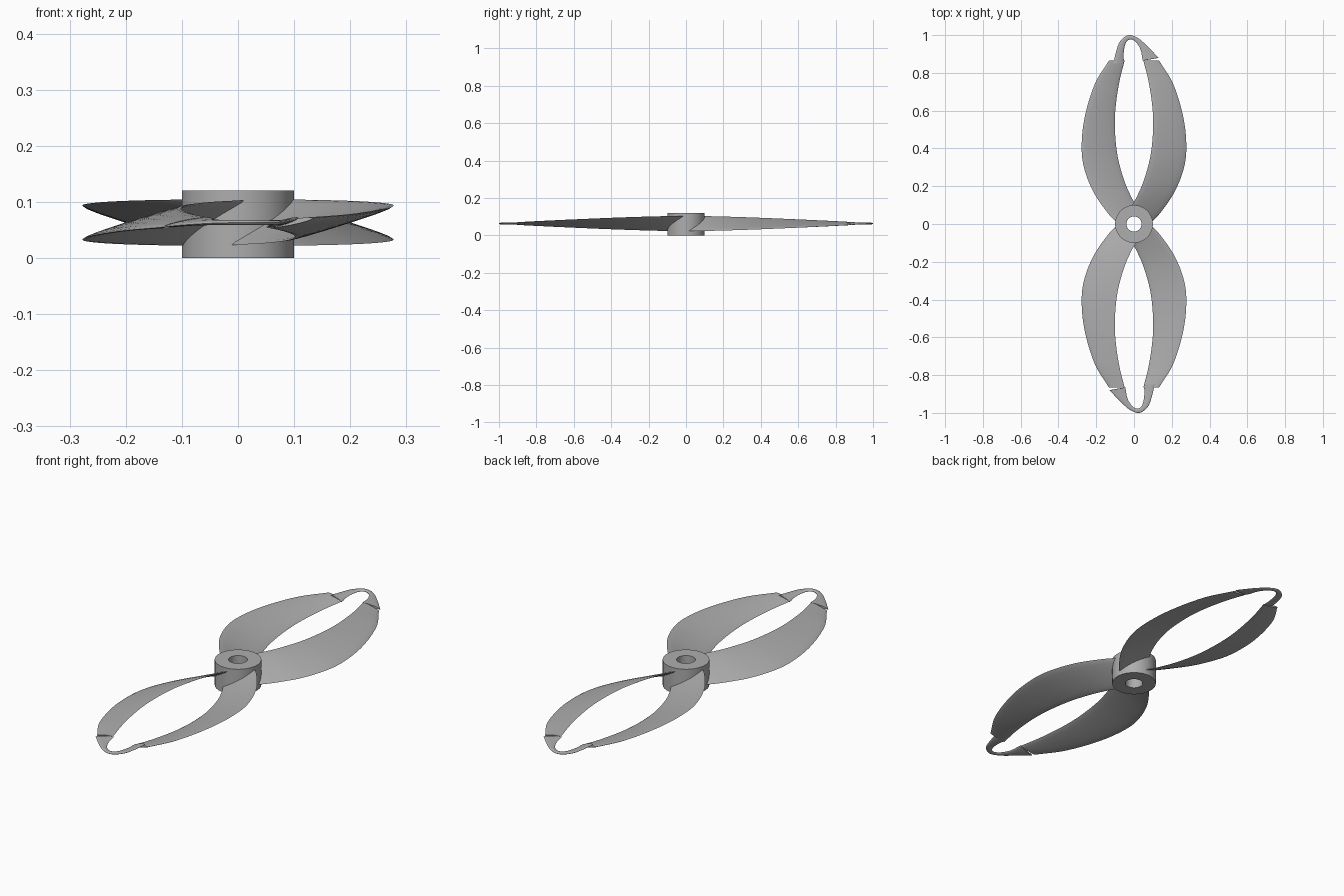
import bpy, bmesh, math
from mathutils import Vector, Matrix

cube = bpy.data.objects.get("Cube")
if cube:
    bpy.data.objects.remove(cube)

MID = 0.063
grey = bpy.data.materials.new("plain grey")
grey.use_nodes = True
grey.diffuse_color = (0.42, 0.42, 0.42, 1)
grey.node_tree.nodes["Principled BSDF"].inputs["Base Color"].default_value = grey.diffuse_color


def finish(bm, name, angle):
    bmesh.ops.recalc_face_normals(bm, faces=bm.faces)
    mesh = bpy.data.meshes.new(name)
    bm.to_mesh(mesh)
    bm.free()
    mesh.materials.append(grey)
    ob = bpy.data.objects.new(name, mesh)
    bpy.context.collection.objects.link(ob)
    bpy.ops.object.select_all(action='DESELECT')
    ob.select_set(True)
    bpy.context.view_layer.objects.active = ob
    bpy.ops.object.shade_smooth_by_angle(angle=math.radians(angle))


def spline(points, steps):
    """Smooth curve through the points."""
    p = [Vector(q) for q in points]
    p = [2 * p[0] - p[1]] + p + [2 * p[-1] - p[-2]]
    out = []
    for i in range(1, len(p) - 2):
        a, b, c, d = p[i - 1:i + 3]
        for k in range(steps):
            t = k / steps
            out.append(0.5 * (2 * b + (c - a) * t + (2 * a - 5 * b + 4 * c - d) * t ** 2
                              + (3 * b - a - 3 * c + d) * t ** 3))
    return out + [p[-2]]


def rise(y):
    """Half height of the pitched section, falling towards the tip."""
    return 0.041 * (1 - min(abs(y), 1) ** 1.5)


def loft(name, outer, inner, start, end, thick, turn):
    """Thin lens section swept between two edges; start and end set the pitch."""
    bm = bmesh.new()
    outer, inner = spline(outer, 8), spline(inner, 8)
    n, half, rings = len(outer), 8, []
    for i, (o, q) in enumerate(zip(outer, inner)):
        pitch = start + (end - start) * i / (n - 1)
        a = Vector((o.x, o.y, MID + pitch * rise(o.y)))
        b = Vector((q.x, q.y, MID - pitch * rise(q.y)))
        chord = (b - a).normalized()
        along = (outer[min(i + 1, n - 1)] - outer[max(i - 1, 0)]).to_3d()
        up = chord.cross(along).normalized()
        if up.z < 0:
            up = -up
        ring = []
        for k in range(2 * half):
            ang = math.pi * k / half
            s = (1 - math.cos(ang)) / 2
            ring.append(bm.verts.new(a.lerp(b, s) + up * thick * math.sin(ang) / 2))
        rings.append(ring)
    for r0, r1 in zip(rings, rings[1:]):
        for k in range(2 * half):
            j = (k + 1) % (2 * half)
            bm.faces.new((r0[k], r0[j], r1[j], r1[k]))
    bm.faces.new(rings[0])
    bm.faces.new(rings[-1])
    bmesh.ops.rotate(bm, verts=bm.verts, matrix=Matrix.Rotation(turn, 3, 'Z'))
    finish(bm, name, 50)


# Hub: a bored cylinder
bm = bmesh.new()
N = 64
rows = []
for radius, z in ((0.1, 0), (0.1, 0.12), (0.04, 0.12), (0.04, 0)):
    rows.append([bm.verts.new((radius * math.cos(2 * math.pi * i / N),
                               radius * math.sin(2 * math.pi * i / N), z)) for i in range(N)])
for r in range(4):
    a, b = rows[r], rows[(r + 1) % 4]
    for i in range(N):
        bm.faces.new((a[i], a[(i + 1) % N], b[(i + 1) % N], b[i]))
finish(bm, "hub", 30)

# Planform edges of one blade, from hub to tip
blade_outer = [(0.085, 0.0), (0.14, 0.06), (0.215, 0.17), (0.265, 0.3),
               (0.277, 0.42), (0.26, 0.57), (0.208, 0.74), (0.133, 0.865)]
blade_inner = [(-0.02, 0.085), (0.01, 0.135), (0.05, 0.225), (0.085, 0.35),
               (0.1, 0.48), (0.099, 0.6), (0.08, 0.74), (0.05, 0.865)]

# Edges of the loop joining both blades at the tip
tip_outer = [(-0.108, 0.85), (-0.098, 0.9), (-0.075, 0.965), (-0.03, 0.9995),
             (0.02, 0.985), (0.07, 0.942), (0.13, 0.88)]
tip_inner = [(-0.052, 0.85), (-0.055, 0.9), (-0.045, 0.955), (-0.022, 0.977),
             (0.008, 0.965), (0.034, 0.925), (0.046, 0.865)]

for side, turn in (("back", 0), ("front", math.pi)):
    loft(side + "_blade_falling", blade_outer, blade_inner, -1, -1, 0.01, turn)
    loft(side + "_blade_rising", [(-x, y) for x, y in blade_outer],
         [(-x, y) for x, y in blade_inner], 1, 1, 0.01, turn)
    loft(side + "_tip_loop", tip_outer, tip_inner, 1, -1, 0.009, turn)
